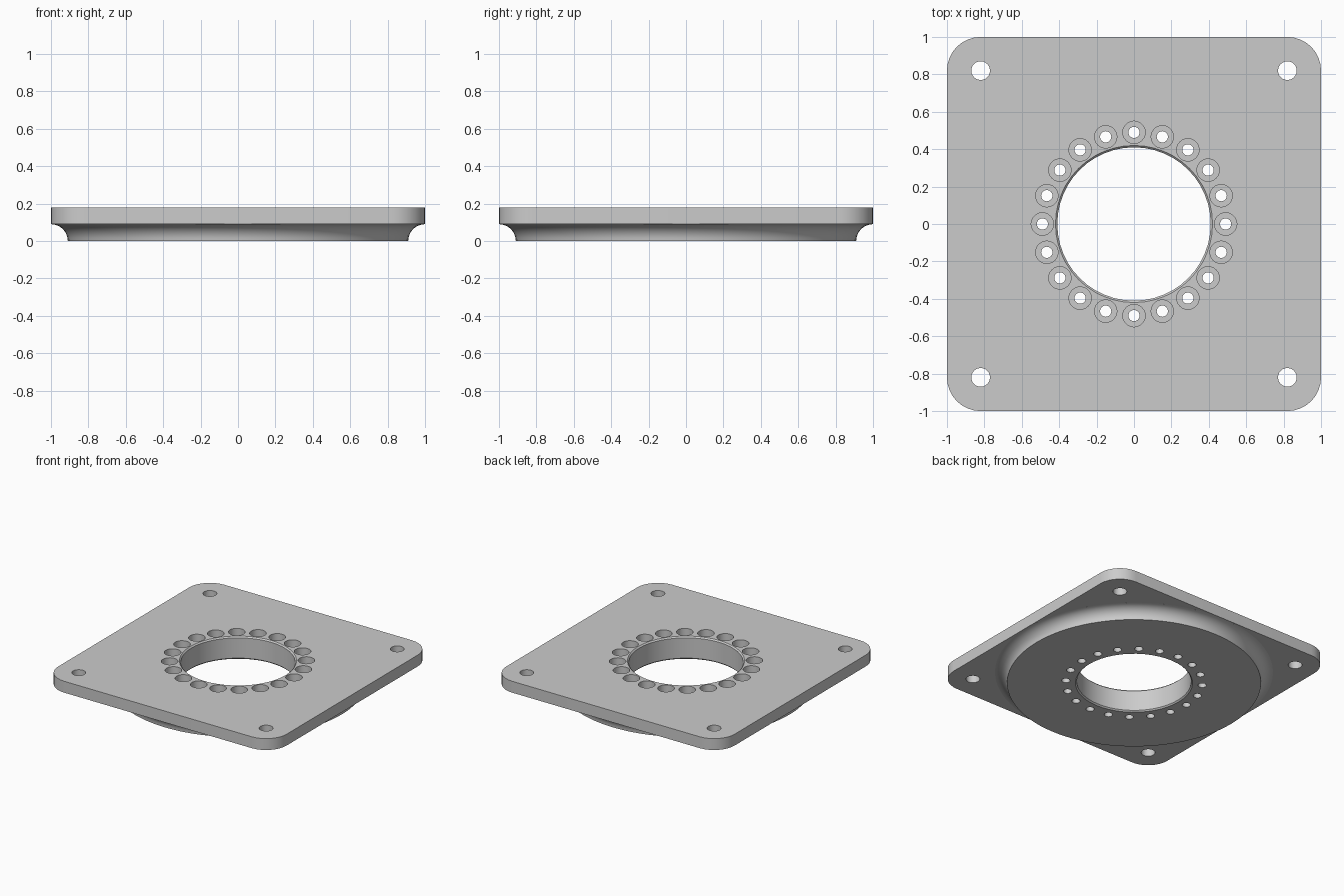
import bpy, bmesh
from math import cos, sin, pi, radians
from mathutils import Vector

cube = bpy.data.objects.get("Cube")
if cube:
    bpy.data.objects.remove(cube)

TOP, MID = 0.18, 0.09          # plate top and underside heights
CORNER = 0.18                  # plate corner radius, also the hole inset

steel = bpy.data.materials.new("grey metal")
steel.use_nodes = True
grey = (0.6, 0.6, 0.6, 1)
steel.diffuse_color = grey
steel.node_tree.nodes["Principled BSDF"].inputs["Base Color"].default_value = grey


def lathe(bm, profile, sides, x=0, y=0):
    """Closed solid of revolution from (radius, height) points, bottom to top."""
    rings = [[bm.verts.new((x + r * cos(2 * pi * i / sides), y + r * sin(2 * pi * i / sides), z))
              for i in range(sides)] for r, z in profile]
    bm.faces.new(rings[0][::-1])
    bm.faces.new(rings[-1])
    for low, high in zip(rings, rings[1:]):
        for i in range(sides):
            j = (i + 1) % sides
            bm.faces.new((low[i], low[j], high[j], high[i]))


def finish(bm, name):
    mesh = bpy.data.meshes.new(name)
    bm.to_mesh(mesh)
    bm.free()
    mesh.materials.append(steel)
    obj = bpy.data.objects.new(name, mesh)
    bpy.context.collection.objects.link(obj)
    return obj


def combine(target, other, operation):
    mod = target.modifiers.new(operation.lower(), 'BOOLEAN')
    mod.operation, mod.solver, mod.object = operation, 'EXACT', other
    bpy.context.view_layer.objects.active = target
    bpy.ops.object.modifier_apply(modifier=mod.name)
    bpy.data.objects.remove(other)


# Square plate with rounded corners
bm = bmesh.new()
outline = []
for k, (sx, sy) in enumerate([(1, 1), (-1, 1), (-1, -1), (1, -1)]):
    for s in range(9):
        a = (k + s / 8) * pi / 2
        outline.append(bm.verts.new((sx * (1 - CORNER) + CORNER * cos(a),
                                     sy * (1 - CORNER) + CORNER * sin(a), MID)))
base = bm.faces.new(outline)
lid = bmesh.ops.extrude_face_region(bm, geom=[base], use_keep_orig=True)
bmesh.ops.translate(bm, vec=(0, 0, TOP - MID),
                    verts=[v for v in lid["geom"] if isinstance(v, bmesh.types.BMVert)])
bmesh.ops.recalc_face_normals(bm, faces=bm.faces)
plate = finish(bm, "mounting_plate")

# Round boss below, flaring out to the plate in a concave fillet
bm = bmesh.new()
fillet = [(1 - MID * cos(radians(a)), MID * sin(radians(a))) for a in range(0, 89, 11)]
lathe(bm, fillet + [(0.98, MID + 0.03)], 96)
combine(plate, finish(bm, "boss"), 'UNION')

# Chamfered centre bore, ring of counterbored holes, corner holes
bm = bmesh.new()
lathe(bm, [(0.42, -0.1), (0.42, 0), (0.41, 0.01), (0.41, TOP - 0.01), (0.42, TOP), (0.42, 0.3)], 48)
for i in range(20):
    p = Vector((0.49 * cos(i * pi / 10), 0.49 * sin(i * pi / 10)))
    lathe(bm, [(0.03, -0.1), (0.03, 0.08), (0.06, 0.08), (0.06, 0.3)], 24, p.x, p.y)
for sx in (-1, 1):
    for sy in (-1, 1):
        lathe(bm, [(0.05, -0.1), (0.05, 0.3)], 24, sx * (1 - CORNER), sy * (1 - CORNER))
combine(plate, finish(bm, "hole_cutters"), 'DIFFERENCE')

# Smooth the curved walls, keep the machined edges crisp
bpy.ops.object.select_all(action='DESELECT')
plate.select_set(True)
bpy.context.view_layer.objects.active = plate
bpy.ops.object.shade_smooth_by_angle(angle=radians(30))
